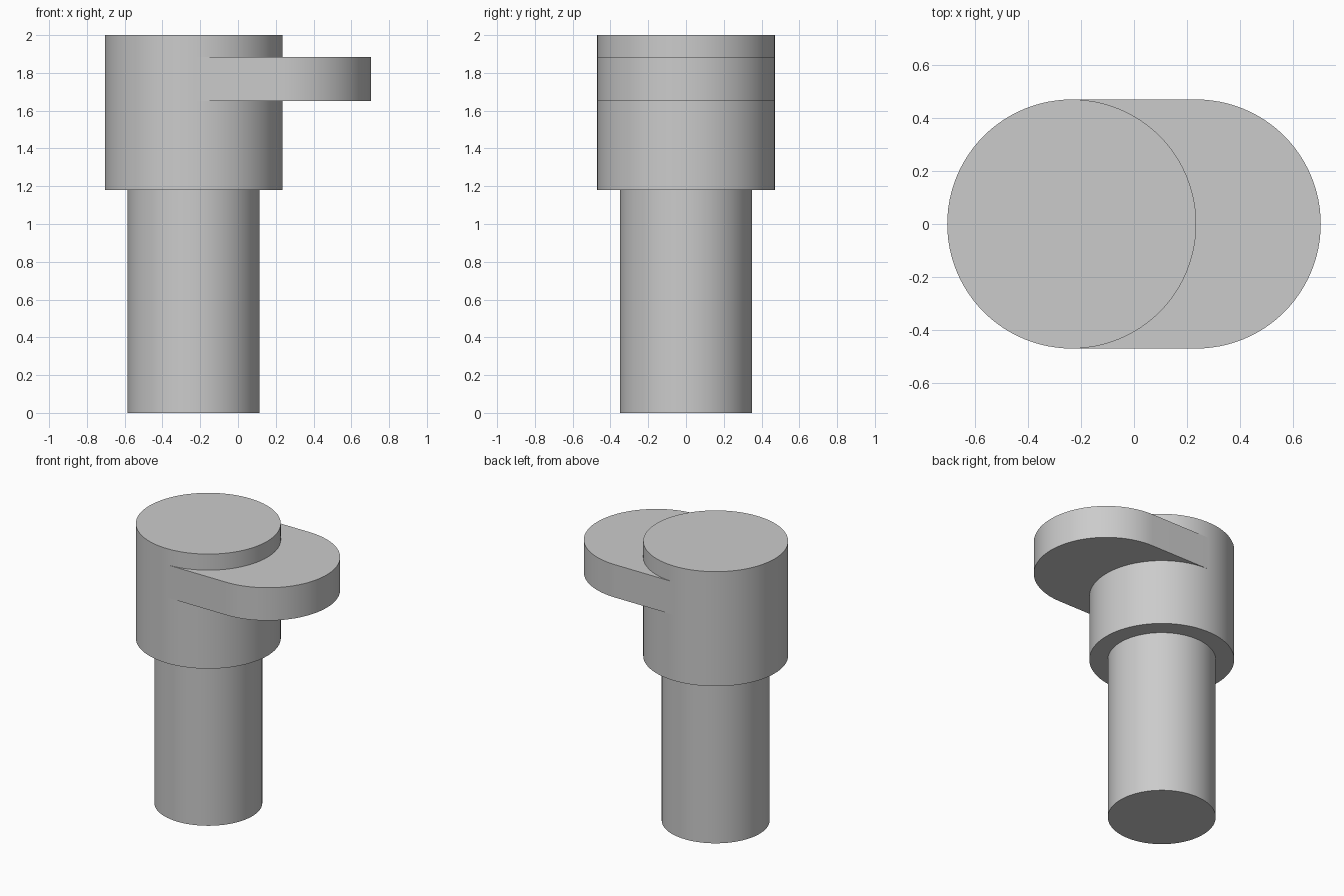
import bpy
import bmesh
from math import pi, sin, cos, radians

if "Cube" in bpy.data.objects:
    bpy.data.objects.remove(bpy.data.objects["Cube"])

SEGMENTS = 96
AXIS_X = -0.235      # centre line of shaft and head
HEAD_RADIUS = 0.47

# Single grey material
grey = bpy.data.materials.new("plain_grey")
grey.use_nodes = True
colour = (0.6, 0.6, 0.6, 1.0)
grey.diffuse_color = colour
grey.node_tree.nodes["Principled BSDF"].inputs["Base Color"].default_value = colour


def arc(cx, radius, start, end, steps):
    """Points along an arc in the ground plane."""
    return [(cx + radius * cos(start + (end - start) * i / steps),
             radius * sin(start + (end - start) * i / steps))
            for i in range(steps + 1)]


def extrude_outline(name, outline, bottom, top):
    """Raise a closed outline into a smooth-sided solid."""
    bm = bmesh.new()
    face = bm.faces.new([bm.verts.new((x, y, bottom)) for x, y in outline])
    raised = bmesh.ops.extrude_face_region(bm, geom=[face], use_keep_orig=True)
    verts = [v for v in raised["geom"] if isinstance(v, bmesh.types.BMVert)]
    bmesh.ops.translate(bm, verts=verts, vec=(0, 0, top - bottom))
    bmesh.ops.recalc_face_normals(bm, faces=bm.faces)
    mesh = bpy.data.meshes.new(name)
    bm.to_mesh(mesh)
    bm.free()
    mesh.materials.append(grey)
    obj = bpy.data.objects.new(name, mesh)
    bpy.context.collection.objects.link(obj)
    bpy.ops.object.select_all(action="DESELECT")
    obj.select_set(True)
    bpy.context.view_layer.objects.active = obj
    bpy.ops.object.shade_smooth_by_angle(angle=radians(30))
    return obj


def circle(radius):
    return arc(AXIS_X, radius, 0, 2 * pi, SEGMENTS)[:-1]


# Narrow shaft and wide head
extrude_outline("shaft", circle(0.35), 0, 1.18)
extrude_outline("head", circle(HEAD_RADIUS), 1.18, 2)

# Round-ended side tab, its straight edges tangent to the head
tab_outline = arc(-AXIS_X, HEAD_RADIUS, -pi / 2, pi / 2, SEGMENTS // 2)
tab_outline += [(AXIS_X, HEAD_RADIUS), (AXIS_X, -HEAD_RADIUS)]
extrude_outline("side_tab", tab_outline, 1.65, 1.885)
